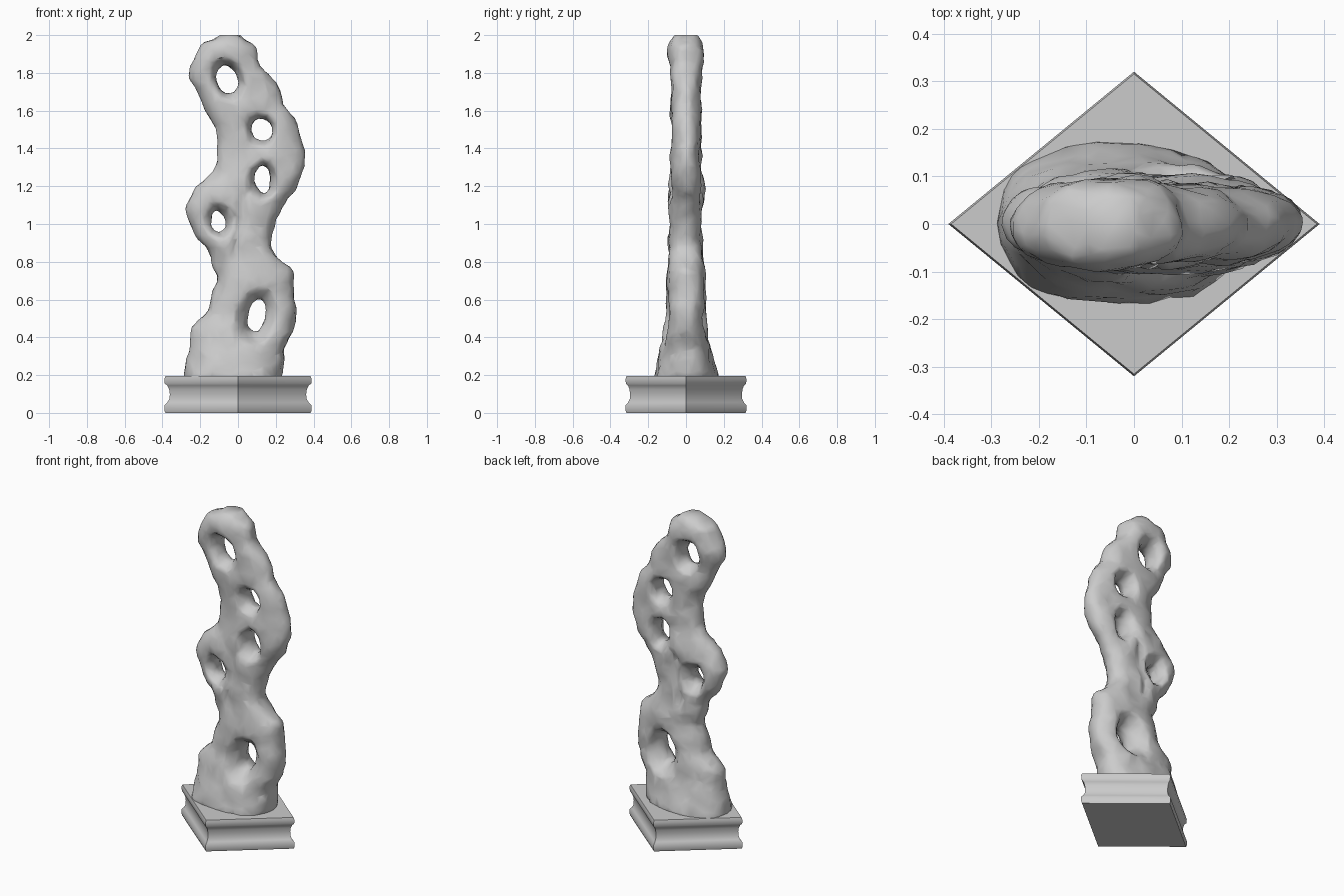
import bpy
import bmesh
import math
from mathutils import Vector, noise

default_cube = bpy.data.objects.get("Cube")
if default_cube:
    bpy.data.objects.remove(default_cube, do_unlink=True)

# One stone colour
stone = bpy.data.materials.new("grey stone")
stone.use_nodes = True
stone.diffuse_color = (0.6, 0.6, 0.6, 1)
stone.node_tree.nodes["Principled BSDF"].inputs["Base Color"].default_value = (0.6, 0.6, 0.6, 1)


def make_object(name, bm):
    """Turn a bmesh into a linked object with the stone material."""
    bmesh.ops.recalc_face_normals(bm, faces=bm.faces)
    mesh = bpy.data.meshes.new(name)
    bm.to_mesh(mesh)
    bm.free()
    mesh.materials.append(stone)
    obj = bpy.data.objects.new(name, mesh)
    bpy.context.collection.objects.link(obj)
    return obj


def loft(name, rings):
    """Skin a stack of equal point rings and cap both ends."""
    bm = bmesh.new()
    loops = [[bm.verts.new(p) for p in ring] for ring in rings]
    for low, high in zip(loops, loops[1:]):
        for i in range(len(low)):
            j = (i + 1) % len(low)
            bm.faces.new((low[i], low[j], high[j], high[i]))
    bm.faces.new(loops[0])
    bm.faces.new(loops[-1])
    return make_object(name, bm)


def sample(points, z):
    """Linear lookup of a value at height z."""
    for (z0, a), (z1, b) in zip(points, points[1:]):
        if z <= z1:
            t = max(0, (z - z0) / (z1 - z0))
            return a + (b - a) * t
    return points[-1][1]


def smooth_shade(obj, degrees):
    bpy.ops.object.select_all(action="DESELECT")
    obj.select_set(True)
    bpy.context.view_layer.objects.active = obj
    bpy.ops.object.shade_smooth_by_angle(angle=math.radians(degrees))


def spow(value, power):
    return math.copysign(abs(value) ** power, value)


# Winding rock: side outlines and half depth by height
left_edge = [(0.17, -0.29), (0.3, -0.26), (0.44, -0.25), (0.55, -0.155), (0.7, -0.11),
             (0.84, -0.145), (0.95, -0.235), (1.09, -0.28), (1.18, -0.235), (1.26, -0.15),
             (1.34, -0.1), (1.42, -0.1), (1.54, -0.135), (1.64, -0.18), (1.75, -0.255),
             (1.82, -0.26), (1.9, -0.21), (1.955, -0.19), (1.98, -0.12), (2.0, -0.07)]
right_edge = [(0.17, 0.23), (0.33, 0.235), (0.42, 0.29), (0.55, 0.31), (0.65, 0.285),
              (0.75, 0.285), (0.8, 0.23), (0.88, 0.175), (0.97, 0.17), (1.08, 0.225),
              (1.18, 0.295), (1.29, 0.345), (1.39, 0.355), (1.48, 0.32), (1.56, 0.3),
              (1.63, 0.24), (1.75, 0.2), (1.84, 0.11), (1.94, 0.085), (2.0, 0.0)]
half_depth = [(0.17, 0.17), (0.28, 0.14), (0.4, 0.12), (0.7, 0.1), (0.85, 0.09),
              (1.2, 0.092), (1.3, 0.08), (1.75, 0.08), (1.86, 0.095), (1.95, 0.085), (2.005, 0.05)]

SIDES = 48
rings = []
for step in range(75):
    z = 0.17 + step * (2.005 - 0.17) / 74
    a, b, d = (sample(edge, z) for edge in (left_edge, right_edge, half_depth))
    ring = []
    for i in range(SIDES):
        t = math.tau * i / SIDES
        x = (a + b) / 2 + (b - a) / 2 * spow(math.cos(t), 0.85)
        ring.append((x, d * spow(math.sin(t), 0.85), z))
    rings.append(ring)
rock = loft("winding_rock", rings)

# Flared cutters for the through holes: x, z, half width, half height, tilt
holes = [(-0.055, 1.76, 0.06, 0.078, 0.25), (0.12, 1.5, 0.054, 0.064, 0.1),
         (0.135, 1.235, 0.046, 0.078, 0.0), (-0.1, 1.015, 0.046, 0.064, 0.2),
         (0.1, 0.515, 0.055, 0.088, -0.15)]
cutters = []
for cx, cz, rx, rz, tilt in holes:
    rings = []
    for k in range(-8, 9):
        y = k * 0.02
        flare = 0.06 * min(1, abs(y) / 0.1) ** 2
        ring = []
        for i in range(24):
            t = math.tau * i / 24
            u, v = (rx + flare) * math.cos(t), (rz + flare) * math.sin(t)
            ring.append((cx + u * math.cos(tilt) - v * math.sin(tilt), y,
                         cz + u * math.sin(tilt) + v * math.cos(tilt)))
        rings.append(ring)
    cutters.append(loft("hole_cutter", rings))

# Creases where the strands meet, on front and back
creases = [[(0.07, 1.2), (0.02, 1.12), (0.02, 1.0), (-0.02, 0.88), (0.0, 0.78)],
           [(0.05, 0.55), (0.01, 0.45), (0.0, 0.34)],
           [(0.12, 1.45), (0.12, 1.3)]]
for path in creases:
    for side in (-1, 1):
        rings = []
        for n, (x, z) in enumerate(path):
            y = side * (sample(half_depth, z) + 0.012)
            r = 0.02 if n in (0, len(path) - 1) else 0.035
            rings.append([(x + r * math.cos(math.tau * i / 12),
                           y + r * math.sin(math.tau * i / 12), z) for i in range(12)])
        cutters.append(loft("crease_cutter", rings))

for cutter in cutters:
    cutter.hide_render = True
    cut = rock.modifiers.new("cut", "BOOLEAN")
    cut.operation = "DIFFERENCE"
    cut.solver = "EXACT"
    cut.object = cutter
remesh = rock.modifiers.new("remesh", "REMESH")
remesh.mode = "VOXEL"
remesh.voxel_size = 0.014
soften = rock.modifiers.new("soften", "SMOOTH")
soften.iterations = 5

# Bake the carving, then drop the cutters
bpy.context.view_layer.update()
graph = bpy.context.evaluated_depsgraph_get()
carved = bpy.data.meshes.new_from_object(rock.evaluated_get(graph))
rock.modifiers.clear()
rock.data = carved
for cutter in cutters:
    bpy.data.objects.remove(cutter, do_unlink=True)

# Lumpy weathering
normals = [v.normal.copy() for v in carved.vertices]
for v, normal in zip(carved.vertices, normals):
    lump = noise.noise(v.co * 9) * 0.014 + noise.noise(v.co * 20 + Vector((5, 5, 5))) * 0.006
    v.co += normal * (lump + 0.004)
    v.co.z = min(v.co.z, 2.0)
carved.materials.clear()
carved.materials.append(stone)
facets = rock.modifiers.new("facets", "DECIMATE")
facets.ratio = 0.12
smooth_shade(rock, 50)

# Diamond plinth with a hollow moulding: scale, height
moulding = [(0.985, 0.0), (1.0, 0.012), (1.0, 0.04), (0.96, 0.055), (0.93, 0.075),
            (0.925, 0.1), (0.935, 0.125), (0.96, 0.145), (0.995, 0.155), (1.0, 0.18), (0.985, 0.195)]
corners = [(0.39, 0), (0, 0.32), (-0.39, 0), (0, -0.32)]
plinth = loft("plinth", [[(x * s, y * s, z) for x, y in corners] for s, z in moulding])
smooth_shade(plinth, 40)
